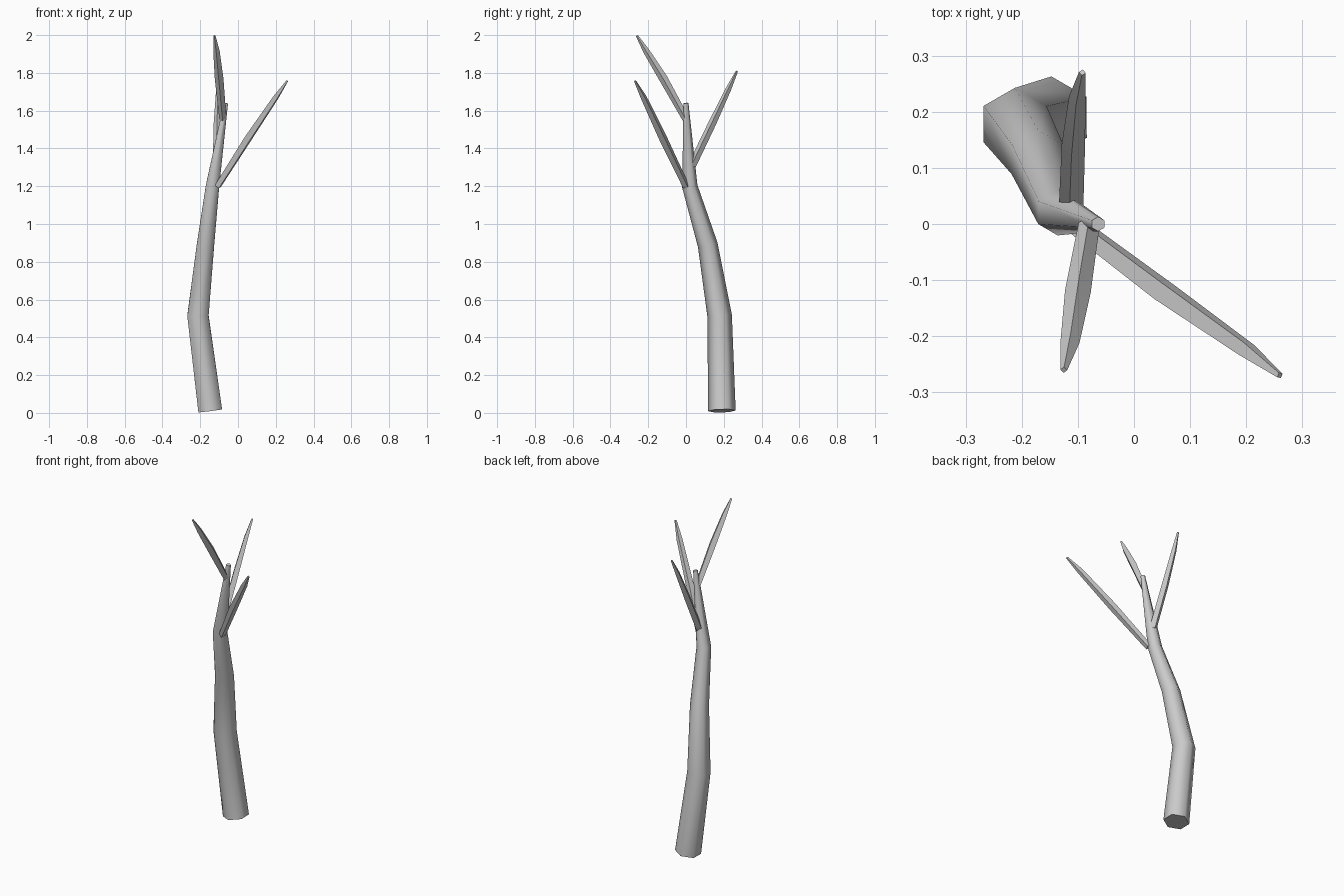
import bpy, bmesh, math
from mathutils import Vector

cube = bpy.data.objects.get("Cube")
if cube:
    bpy.data.objects.remove(cube, do_unlink=True)

# Single bark colour
bark = bpy.data.materials.new("grey_bark")
bark.use_nodes = True
colour = (0.6, 0.6, 0.6, 1)
bark.diffuse_color = colour
bark.node_tree.nodes["Principled BSDF"].inputs["Base Color"].default_value = colour


def tapered_limb(name, points, radii, sides, side_ref=None, roll=0):
    """Loft polygon rings along a path, each ring square to the path."""
    pts = [Vector(p) for p in points]
    bm = bmesh.new()
    rings = []
    for i, (p, r) in enumerate(zip(pts, radii)):
        before = (p - pts[i - 1]).normalized() if i else Vector()
        after = (pts[i + 1] - p).normalized() if i < len(pts) - 1 else Vector()
        d = (before + after).normalized()
        ref = Vector(side_ref) if side_ref else Vector((0, 0, 1)).cross(pts[-1] - pts[0])
        side = (ref - d * ref.dot(d)).normalized()
        up = d.cross(side)
        ring = []
        for k in range(sides):
            a = math.radians(roll) + math.tau * k / sides
            ring.append(bm.verts.new(p + r * (side * math.cos(a) + up * math.sin(a))))
        rings.append(ring)
    for low, high in zip(rings, rings[1:]):
        for k in range(sides):
            n = (k + 1) % sides
            bm.faces.new((low[k], low[n], high[n], high[k]))
    bm.faces.new(rings[0][::-1])
    bm.faces.new(rings[-1])
    bmesh.ops.recalc_face_normals(bm, faces=bm.faces)
    mesh = bpy.data.meshes.new(name)
    bm.to_mesh(mesh)
    bm.free()
    mesh.materials.append(bark)
    obj = bpy.data.objects.new(name, mesh)
    bpy.context.collection.objects.link(obj)
    bpy.ops.object.select_all(action="DESELECT")
    obj.select_set(True)
    bpy.context.view_layer.objects.active = obj
    bpy.ops.object.shade_smooth_by_angle(angle=math.radians(65))
    return obj


# Bent six-sided trunk
tapered_limb("trunk",
             [(-0.147, 0.19, 0.011), (-0.212, 0.178, 0.515), (-0.172, 0.115, 0.89),
              (-0.135, 0.02, 1.2), (-0.064, 0, 1.64)],
             [0.073, 0.065, 0.053, 0.041, 0.013], 6, side_ref=(0, 1, 0))

# Four-sided branches, widest near the middle and pointed at the tip
branch_radii = [0.019, 0.023, 0.017, 0.006]
tapered_limb("left_front_branch",
             [(-0.107, 0, 1.2), (0.055, -0.122, 1.455), (0.2, -0.224, 1.67),
              (0.26, -0.27, 1.757)], branch_radii, 4, roll=-27)
tapered_limb("top_front_branch",
             [(-0.08, 0, 1.555), (-0.1, -0.12, 1.77), (-0.114, -0.21, 1.915),
              (-0.125, -0.26, 1.997)], branch_radii, 4, roll=5)
tapered_limb("back_branch",
             [(-0.112, 0.032, 1.31), (-0.108, 0.14, 1.535), (-0.101, 0.225, 1.715),
              (-0.092, 0.27, 1.81)], [0.022, 0.021, 0.015, 0.006], 4, roll=-5)
